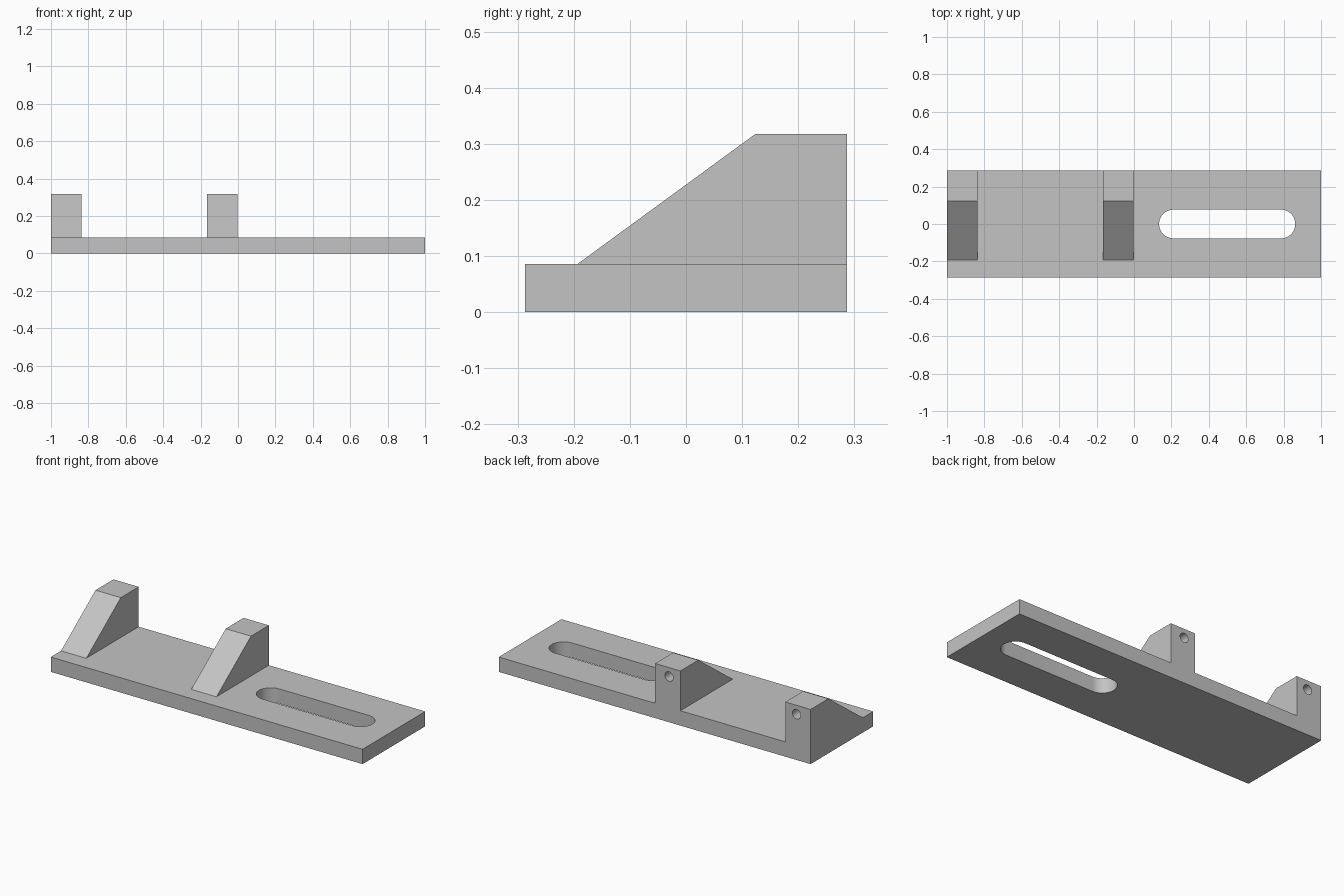
import bpy
import math
from mathutils import Vector

cube = bpy.data.objects.get("Cube")
if cube:
    bpy.data.objects.remove(cube, do_unlink=True)

HALF_LENGTH, HALF_DEPTH = 1.0, 0.287
PLATE_TOP, BLOCK_TOP = 0.086, 0.317
BLOCK_WIDTH = 0.162

grey = bpy.data.materials.new("plain grey")
grey.use_nodes = True
colour = (0.55, 0.55, 0.55, 1)
grey.diffuse_color = colour
grey.node_tree.nodes["Principled BSDF"].inputs["Base Color"].default_value = colour


def prism(name, outline, sweep):
    """Closed solid: a flat outline of 3D points swept along a vector."""
    sweep = Vector(sweep)
    start = [Vector(p) for p in outline]
    n = len(start)
    faces = [tuple(reversed(range(n))), tuple(range(n, 2 * n))]
    faces += [(i, (i + 1) % n, n + (i + 1) % n, n + i) for i in range(n)]
    mesh = bpy.data.meshes.new(name)
    mesh.from_pydata(start + [p + sweep for p in start], [], faces)
    mesh.materials.append(grey)
    obj = bpy.data.objects.new(name, mesh)
    bpy.context.collection.objects.link(obj)
    return obj


def arc(radius, start, end, steps):
    return [(radius * math.cos(a), radius * math.sin(a))
            for a in (start + (end - start) * i / steps for i in range(steps + 1))]


def cut(obj, cutter):
    """Subtract the cutter, keep the result and discard the cutter."""
    mod = obj.modifiers.new("cut", "BOOLEAN")
    mod.operation, mod.solver, mod.object = "DIFFERENCE", "EXACT", cutter
    bpy.ops.object.select_all(action="DESELECT")
    bpy.context.view_layer.objects.active = obj
    obj.select_set(True)
    bpy.ops.object.modifier_apply(modifier=mod.name)
    bpy.data.objects.remove(cutter, do_unlink=True)
    bpy.ops.object.shade_smooth_by_angle(angle=math.radians(30))


# Base plate with a round-ended slot
corners = [(-1, -1), (1, -1), (1, 1), (-1, 1)]
plate = prism("base_plate", [(x * HALF_LENGTH, y * HALF_DEPTH, 0) for x, y in corners],
              (0, 0, PLATE_TOP))
radius, slot_left, slot_right = 0.077, 0.134, 0.862
outline = [(slot_right - radius + x, y, -0.1)
           for x, y in arc(radius, -math.pi / 2, math.pi / 2, 24)]
outline += [(slot_left + radius + x, y, -0.1)
            for x, y in arc(radius, math.pi / 2, 3 * math.pi / 2, 24)]
cut(plate, prism("slot_cutter", outline, (0, 0, 0.4)))

# Two sloped supports, each with a blind hole in its back face
profile = [(-0.193, PLATE_TOP), (HALF_DEPTH, PLATE_TOP),
           (HALF_DEPTH, BLOCK_TOP), (0.123, BLOCK_TOP)]
for name, x0, hole_x in (("end_support", -1.0, -0.91),
                         ("middle_support", -0.165, -0.092)):
    support = prism(name, [(x0, y, z) for y, z in profile], (BLOCK_WIDTH, 0, 0))
    ring = arc(0.027, 0, 2 * math.pi, 32)[:-1]
    hole = prism("hole_cutter", [(hole_x + x, 0.16, 0.265 - z) for x, z in ring],
                 (0, 0.2, 0))
    cut(support, hole)
